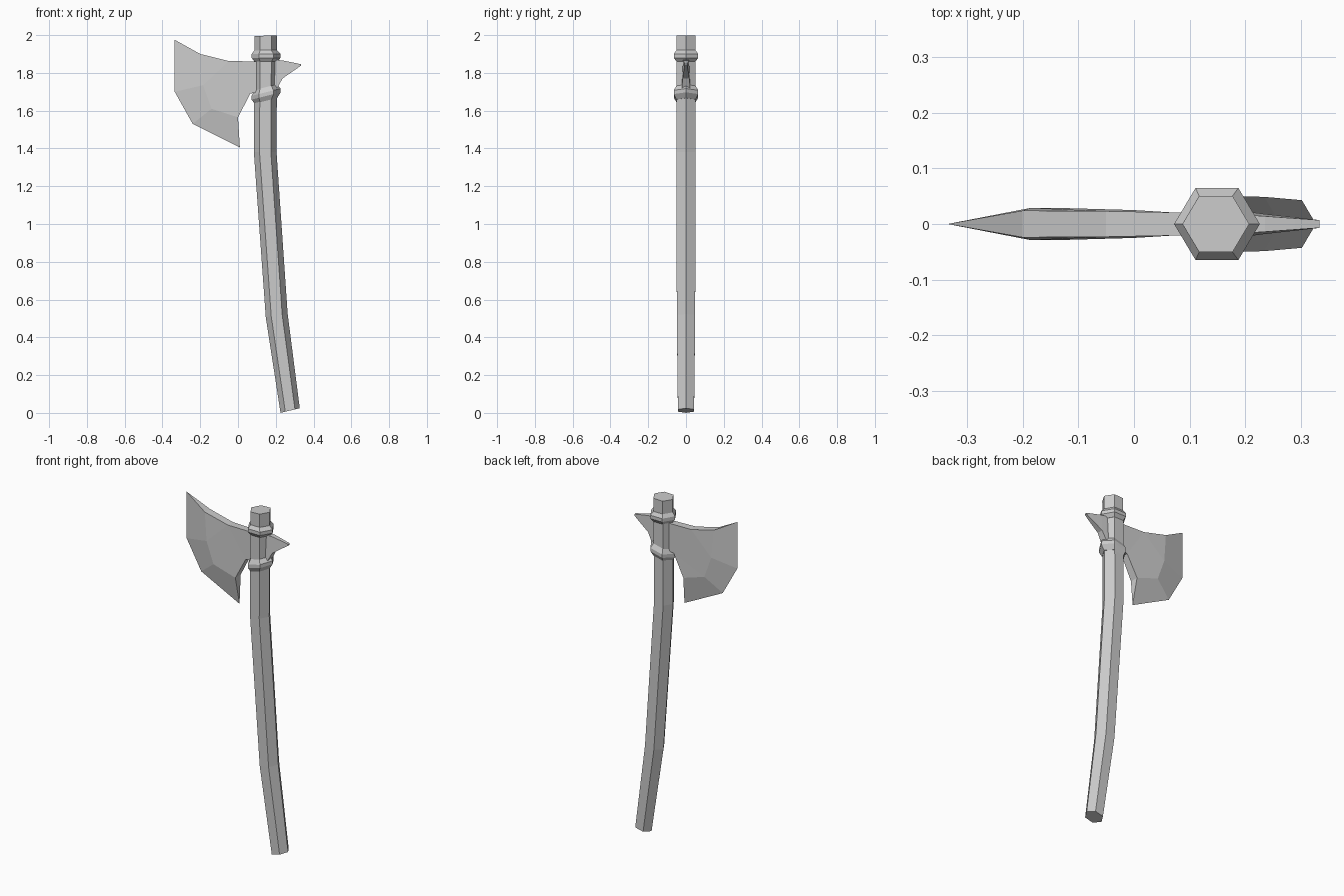
import bpy, bmesh
from math import cos, sin, pi

if "Cube" in bpy.data.objects:
    bpy.data.objects.remove(bpy.data.objects["Cube"])


def finish(name, bm):
    bmesh.ops.recalc_face_normals(bm, faces=bm.faces)
    mesh = bpy.data.meshes.new(name)
    bm.to_mesh(mesh)
    bm.free()
    obj = bpy.data.objects.new(name, mesh)
    bpy.context.collection.objects.link(obj)
    return obj


def loft(bm, loops):
    """Bridge equal-length loops of points and cap both ends."""
    rings = [[bm.verts.new(p) for p in loop] for loop in loops]
    n = len(rings[0])
    for a, b in zip(rings, rings[1:]):
        for i in range(n):
            j = (i + 1) % n
            bm.faces.new((a[i], a[j], b[j], b[i]))
    bm.faces.new(rings[0])
    bm.faces.new(rings[-1])


def hex_ring(cx, cz, r, slope):
    """Six-sided ring, tilted so z rises by slope along x."""
    return [(cx + r * cos(k * pi / 3), r * sin(k * pi / 3) * 0.97,
             cz + slope * r * cos(k * pi / 3)) for k in range(6)]


def hex_tube(name, rings):
    bm = bmesh.new()
    loft(bm, [hex_ring(*r) for r in rings])
    return finish(name, bm)


# Bent hexagonal handle
hex_tube("handle", [(0.276, 0.0125, 0.051, 0.24), (0.205, 0.515, 0.058, 0.14),
                    (0.144, 1.38, 0.06, 0.0), (0.147, 1.997, 0.06, 0.03)])

# Bevelled collars above and below the blade
for name, z, slope, h in (("upper_collar", 1.89, 0.0, 0.03),
                          ("lower_collar", 1.688, 0.25, 0.036)):
    hex_tube(name, [(0.147, z - h, 0.06, slope), (0.149, z - 0.01, 0.077, slope),
                    (0.149, z + 0.01, 0.077, slope), (0.147, z + h, 0.06, slope)])

# Blade: sharp cutting edge, then a thick inner ridge mirrored in y
bm = bmesh.new()
edge = [bm.verts.new((x, 0, z)) for x, z in
        ((-0.335, 1.975), (-0.335, 1.70), (-0.24, 1.53), (0.01, 1.405))]
body = [(-0.20, 0.024, 1.90), (-0.185, 0.029, 1.735), (-0.14, 0.029, 1.61),
        (0.0, 0.025, 1.565), (0.065, 0.021, 1.69), (0.11, 0.02, 1.70),
        (0.11, 0.02, 1.86), (-0.05, 0.023, 1.863)]
sides = [[bm.verts.new((x, s * y, z)) for x, y, z in body] for s in (-1, 1)]
for v in sides:
    for i in range(3):
        bm.faces.new((edge[i], edge[i + 1], v[i + 1], v[i]))
    bm.faces.new((v[0], v[1], v[7]))
    bm.faces.new((v[1], v[2], v[4], v[7]))
    bm.faces.new((v[2], v[3], v[4]))
    bm.faces.new((v[4], v[5], v[6], v[7]))
f, b = sides
for i in (3, 4, 5, 6, 7):
    j = (i + 1) % 8
    bm.faces.new((f[i], f[j], b[j], b[i]))
bm.faces.new((edge[0], f[0], b[0]))
bm.faces.new((edge[3], f[3], b[3]))
finish("blade", bm)

# Back spike: rectangular sections narrowing to a small tip
bm = bmesh.new()
loft(bm, [[(x, -wb, lo), (x, wb, lo), (x, wt, hi), (x, -wt, hi)]
          for x, lo, hi, wb, wt in ((0.18, 1.70, 1.868, 0.022, 0.016),
                                    (0.205, 1.712, 1.868, 0.022, 0.016),
                                    (0.235, 1.77, 1.866, 0.018, 0.014),
                                    (0.29, 1.808, 1.855, 0.012, 0.010),
                                    (0.333, 1.838, 1.846, 0.007, 0.007))])
finish("back_spike", bm)
